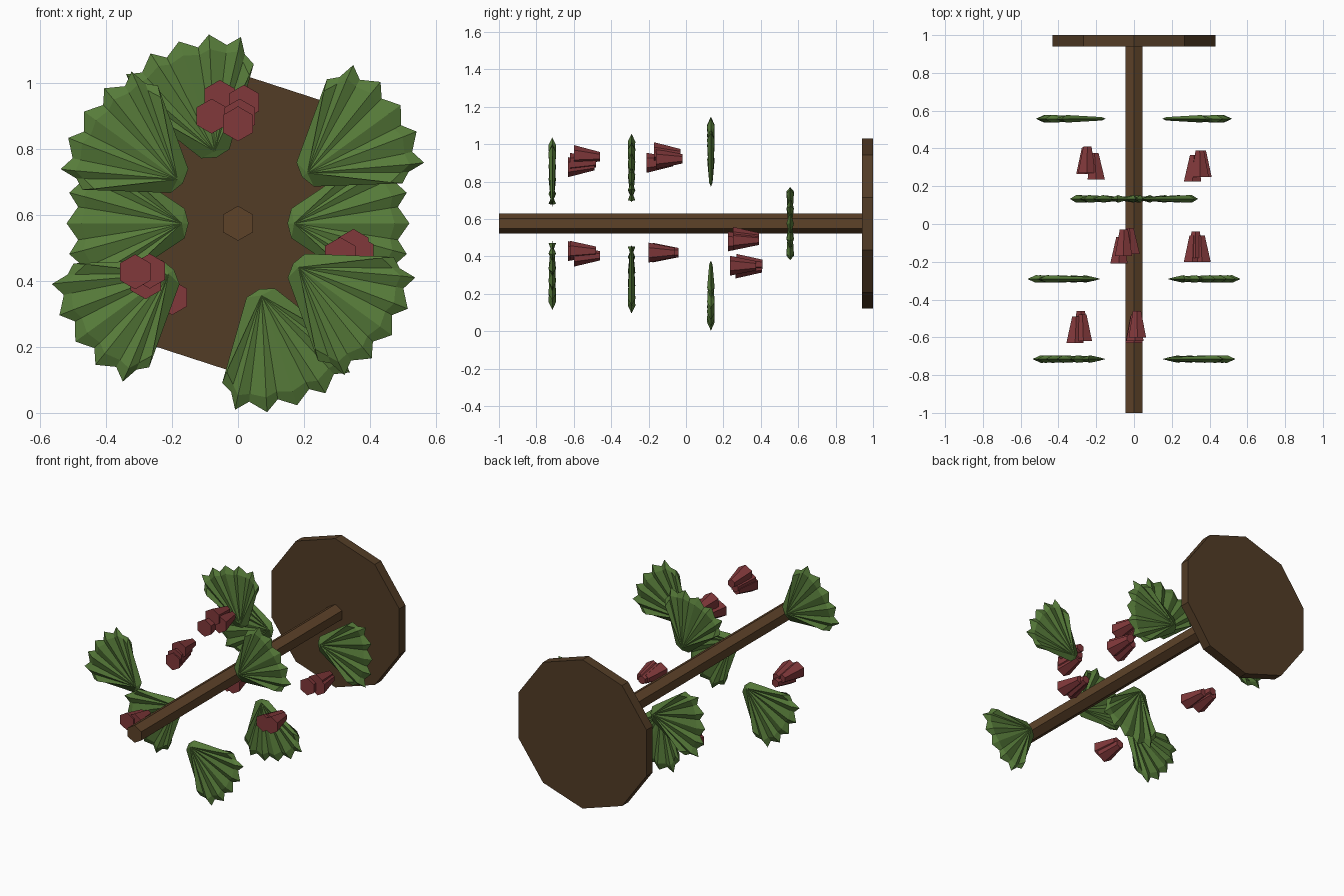
import bpy, bmesh
from math import sin, cos, pi, radians
from mathutils import Matrix, Vector

cube = bpy.data.objects.get("Cube")
if cube:
    bpy.data.objects.remove(cube, do_unlink=True)

AXIS_Z = 0.575


def material(name, rgb):
    m = bpy.data.materials.new(name)
    m.use_nodes = True
    m.diffuse_color = (*rgb, 1)
    bsdf = next(n for n in m.node_tree.nodes if n.type == "BSDF_PRINCIPLED")
    bsdf.inputs["Base Color"].default_value = (*rgb, 1)
    bsdf.inputs["Roughness"].default_value = 0.9
    return m


WOOD = material("wood", (0.11, 0.055, 0.022))
DARK_WOOD = material("dark_wood", (0.085, 0.045, 0.019))
GREEN = material("leaf_green", (0.095, 0.2, 0.042))
RED = material("berry_red", (0.22, 0.04, 0.043))


def finish(name, bm, mat):
    bmesh.ops.recalc_face_normals(bm, faces=bm.faces)
    mesh = bpy.data.meshes.new(name)
    bm.to_mesh(mesh)
    bm.free()
    mesh.materials.append(mat)
    obj = bpy.data.objects.new(name, mesh)
    bpy.context.collection.objects.link(obj)
    return obj


def add_frustum(bm, sides, front, back, r_front, r_back):
    """Tapered prism between two points, with a corner pointing up."""
    rings = []
    for (x, y, z), r in ((front, r_front), (back, r_back)):
        rings.append([bm.verts.new((x + r * sin(2 * pi * i / sides), y,
                                    z + r * cos(2 * pi * i / sides)))
                      for i in range(sides)])
    a, b = rings
    bm.faces.new(a)
    bm.faces.new(b[::-1])
    for i in range(sides):
        j = (i + 1) % sides
        bm.faces.new((a[i], b[i], b[j], a[j]))


# Trunk and round foot
for name, sides, y0, y1, r, mat in (("trunk", 6, -1, 0.95, 0.053, WOOD),
                                    ("base_disc", 10, 0.94, 1, 0.455, DARK_WOOD)):
    bm = bmesh.new()
    add_frustum(bm, sides, (0, y0, AXIS_Z), (0, y1, AXIS_Z), r, r)
    finish(name, bm, mat)

# Half outline of a fan leaf: tips and notches from the centre outwards
HALF = [(0.37, 0), (0.335, 0.05), (0.362, 0.093), (0.315, 0.135),
        (0.325, 0.183), (0.27, 0.178), (0.235, 0.195)]
RIM = [(u, -v) for u, v in HALF[:0:-1]] + HALF


def leaf(name, y, angle, reach):
    """Pleated fan leaf, thin at the rim, lying across the trunk axis."""
    bm = bmesh.new()
    rim = [bm.verts.new((u, 0, v)) for u, v in RIM]
    heel = [bm.verts.new((0.012, 0, s * 0.045)) for s in (-1, 1)]
    apex = bm.verts.new((0, 0, 0))
    loop = [heel[0]] + rim + [heel[1]]
    for side in (-1, 1):
        root = bm.verts.new((0.02, side * 0.009, 0))
        ring = []
        for i, (u, v) in enumerate(RIM):
            ridge = i % 2 == 0
            k, h = (0.88, 0.02) if ridge else (0.93, 0.006)
            ring.append(bm.verts.new((u * k, side * h, v * k)))
        inner = [root] + ring + [root]
        for i in range(len(ring) - 1):
            bm.faces.new((root, ring[i], ring[i + 1]))
        for i in range(len(loop) - 1):
            if inner[i] is root or inner[i + 1] is root:
                end = ring[0] if inner[i] is root else ring[-1]
                edge = rim[0] if inner[i] is root else rim[-1]
                h = heel[0] if inner[i] is root else heel[1]
                bm.faces.new((root, end, edge, h))
                bm.faces.new((root, h, apex))
            else:
                bm.faces.new((inner[i], inner[i + 1], loop[i + 1], loop[i]))
    a = radians(angle)
    bm.transform(Matrix.Translation((reach * cos(a), y, AXIS_Z + reach * sin(a)))
                 @ Matrix.Rotation(-a, 4, "Y"))
    finish(name, bm, GREEN)


# Opposite leaf pairs spiralling along the trunk
for tier, reach in enumerate((0.15, 0.21, 0.24, 0.207)):
    for side, label in enumerate(("a", "b")):
        leaf(f"leaf_{tier + 1}{label}", 0.557 - 0.424 * tier,
             108 * tier + 180 * side, reach)

# Berry clusters: front centre of every tapered berry
CLUSTERS = [
    [(0.018, -0.60, 0.942), (0, -0.63, 0.877), (0.005, -0.62, 0.90)],
    [(-0.312, -0.63, 0.428), (-0.268, -0.62, 0.43), (-0.28, -0.60, 0.398)],
    [(-0.055, -0.17, 0.957), (-0.08, -0.21, 0.90), (-0.015, -0.16, 0.92)],
    [(0.31, -0.2, 0.42), (0.36, -0.2, 0.42), (0.325, -0.18, 0.42)],
    [(0.35, 0.25, 0.505), (0.31, 0.225, 0.48), (0.365, 0.25, 0.485)],
    [(-0.25, 0.27, 0.36), (-0.2, 0.235, 0.35), (-0.26, 0.265, 0.335)],
]
for n, berries in enumerate(CLUSTERS):
    bm = bmesh.new()
    middle = sum((Vector(b) for b in berries), Vector()) / len(berries)
    for b in berries:
        front = Vector(b)
        back = front.lerp(middle, 0.25)
        back.y = front.y + 0.14
        add_frustum(bm, 6, front, back, 0.053, 0.025)
    finish(f"berry_cluster_{n + 1}", bm, RED)
